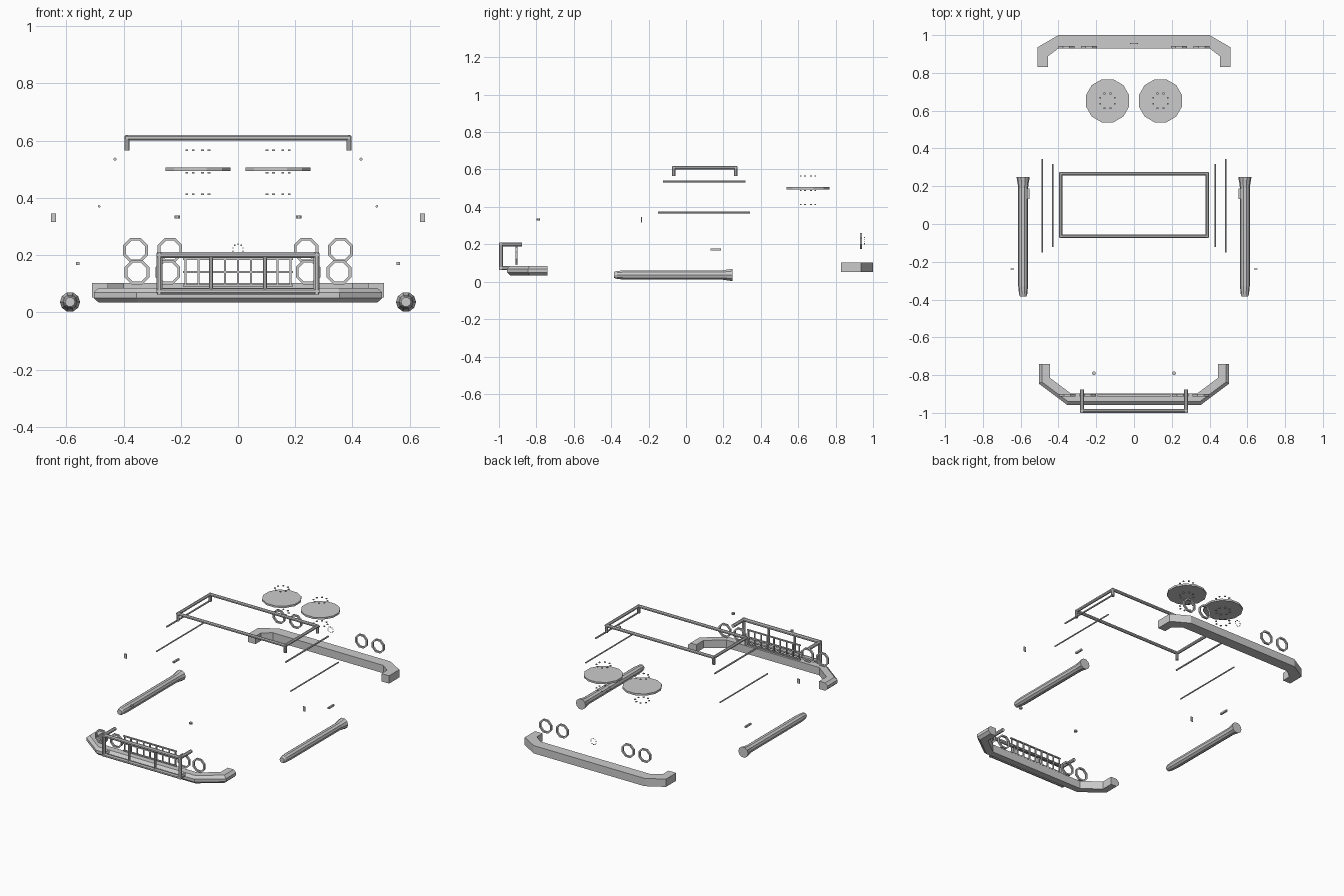
import bpy, bmesh, math
from mathutils import Vector, Matrix

if "Cube" in bpy.data.objects:
    bpy.data.objects.remove(bpy.data.objects["Cube"])


def finish(name, bm):
    bmesh.ops.recalc_face_normals(bm, faces=bm.faces)
    me = bpy.data.meshes.new(name)
    bm.to_mesh(me)
    bm.free()
    ob = bpy.data.objects.new(name, me)
    bpy.context.collection.objects.link(ob)
    return ob


def add_tube(bm, p, q, r, n=8):
    p, q = Vector(p), Vector(q)
    d = q - p
    rot = d.to_track_quat('Z', 'Y').to_matrix().to_4x4()
    m = Matrix.Translation((p + q) / 2) @ rot @ Matrix.Rotation(math.pi / n, 4, 'Z')
    bmesh.ops.create_cone(bm, cap_ends=True, segments=n, radius1=r, radius2=r,
                          depth=d.length, matrix=m)


def add_box(bm, c, s):
    bmesh.ops.create_cube(bm, size=1, matrix=Matrix.Translation(c) @ Matrix.Diagonal((*s, 1)))


def tubes(name, segs, r, n=8):
    bm = bmesh.new()
    for p, q in segs:
        add_tube(bm, p, q, r, n)
    return finish(name, bm)


def boxes(name, items):
    bm = bmesh.new()
    for c, s in items:
        add_box(bm, c, s)
    return finish(name, bm)


def loft(bm, rings, closed=False):
    vs = [[bm.verts.new(p) for p in ring] for ring in rings]
    n = len(vs[0])
    for i in range(len(vs) if closed else len(vs) - 1):
        a, b = vs[i], vs[(i + 1) % len(vs)]
        for k in range(n):
            bm.faces.new((a[k], a[(k + 1) % n], b[(k + 1) % n], b[k]))
    if not closed:
        bm.faces.new(vs[0])
        bm.faces.new(vs[-1])


def mirrored(pts):
    return pts + [(-x, y) for x, y in reversed(pts)]


# Front bumper: mitred sweep of a rounded-front section along its inner edge
path = [Vector(p) for p in mirrored([(-.444, -.74), (-.444, -.815), (-.335, -.897)])]
section = [(0, .085), (.043, .085), (.06, .069), (.06, .05), (.043, .034), (0, .034)]
rings = []
for i, p in enumerate(path):
    dirs = []
    if i > 0:
        dirs.append((p - path[i - 1]).normalized())
    if i < len(path) - 1:
        dirs.append((path[i + 1] - p).normalized())
    normals = [Vector((d.y, -d.x)) for d in dirs]
    m = sum(normals, Vector((0, 0))).normalized()
    m /= m.dot(normals[0])
    rings.append([(p.x + m.x * o, p.y + m.y * o, z) for o, z in section])
bm = bmesh.new()
loft(bm, rings)
finish("front_bumper", bm)

# Rear bumper: extruded plan outline
outer = mirrored([(-.51, .83), (-.51, .936), (-.40, 1.0)])
inner = mirrored([(-.455, .83), (-.455, .888), (-.40, .93)])
bm = bmesh.new()
loft(bm, [[(*o, .052), (*o, .103), (*i, .103), (*i, .052)] for o, i in zip(outer, inner)])
finish("rear_bumper", bm)

# Bull bar: front frame, dividers and return tubes
y, x0, zt, zb = -.989, .275, .2, .073
segs = [((-x0 - .008, y, z), (x0 + .008, y, z)) for z in (zt, zb)]
for s in (-1, 1):
    segs += [((s * x0, y, zb - .008), (s * x0, y, zt + .008)),
             ((s * x0, y - .008, zt), (s * x0, -.877, zt)),
             ((s * x0, y - .008, zb), (s * x0, -.93, zb))]
tubes("bull_bar", segs, .0115)
tubes("bull_bar_dividers", [((s * .094, y, zb), (s * .094, y, zt)) for s in (-1, 1)], .008)

# Grille bars
gy = -.907
tall = [((i * .046, gy, .14), (.007, .008, .098)) for i in range(-4, 5)]
wide = [((0, gy, z), (.385, .01, .007)) for z in (.093, .14, .187)]
boxes("grille", tall + wide)


# Octagonal lamp rings
def lamp_ring(name, x, y, z, ro=.0465, ri=.036, h=.006):
    bm = bmesh.new()
    rings = []
    for k in range(8):
        a = math.pi / 8 + k * math.pi / 4
        c, s = math.cos(a), math.sin(a)
        rings.append([(x + r * c, y + d, z + r * s)
                      for r, d in ((ro, -h), (ro, h), (ri, h), (ri, -h))])
    loft(bm, rings, closed=True)
    finish(name, bm)


for s in (-1, 1):
    for x in (.353, .245):
        lamp_ring("headlamp_ring", s * x, -.906, .14)
    for x in (.358, .238):
        lamp_ring("tail_lamp_ring", s * x, .936, .217)

# Studs in a circle on the tail
boxes("tail_studs", [((.019 * math.cos(a), .955, .219 + .019 * math.sin(a)), (.004, .004, .004))
                     for a in [(k + .5) * math.pi / 5 for k in range(10)]])

# Roof rack with corner legs
rx, ya, yb, rz = .388, -.066, .267, .61
bm = bmesh.new()
for yy in (ya, yb):
    add_tube(bm, (-rx - .005, yy, rz), (rx + .005, yy, rz), .01)
    for s in (-1, 1):
        add_tube(bm, (s * rx, yy, .565), (s * rx, yy, rz + .005), .01)
for s in (-1, 1):
    add_tube(bm, (s * rx, ya - .005, rz), (s * rx, yb + .005, rz), .01)
finish("roof_rack", bm)

for s in (-1, 1):
    # Thin side rails
    tubes("upper_side_rail", [((s * .43, -.122, .535), (s * .43, .318, .535))], .0055)
    tubes("lower_side_rail", [((s * .485, -.15, .37), (s * .485, .343, .37))], .0045)

    # Flared side pipe
    bm = bmesh.new()
    prof = [(-.385, .017), (-.37, .022), (-.33, .026), (.19, .026), (.22, .03), (.248, .035)]
    loft(bm, [[(s * .587 + r * math.cos(k * math.pi / 5), yy, .036 + r * math.sin(k * math.pi / 5))
               for k in range(10)] for yy, r in prof])
    finish("side_pipe", bm)

    # Small fittings
    boxes("mirror_plate", [((s * .645, -.238, .331), (.017, .005, .03))])
    boxes("door_latch", [((s * .56, .16, .171), (.011, .056, .011))])
    tubes("hood_pin", [((s * .212, -.79, .327), (s * .212, -.79, .338))], .01)

    # Deck disc with three circles of bolts
    bm = bmesh.new()
    add_tube(bm, (s * .14, .652, .494), (s * .14, .652, .506), .118, 12)
    finish("deck_disc", bm)
    boxes("disc_bolts", [((s * .14 + .042 * math.cos(a), .652 + .042 * math.sin(a), z),
                          (.009, .009, .005))
                         for z in (.566, .488, .412)
                         for a in [(k + .5) * math.pi / 4 for k in range(8)]])
